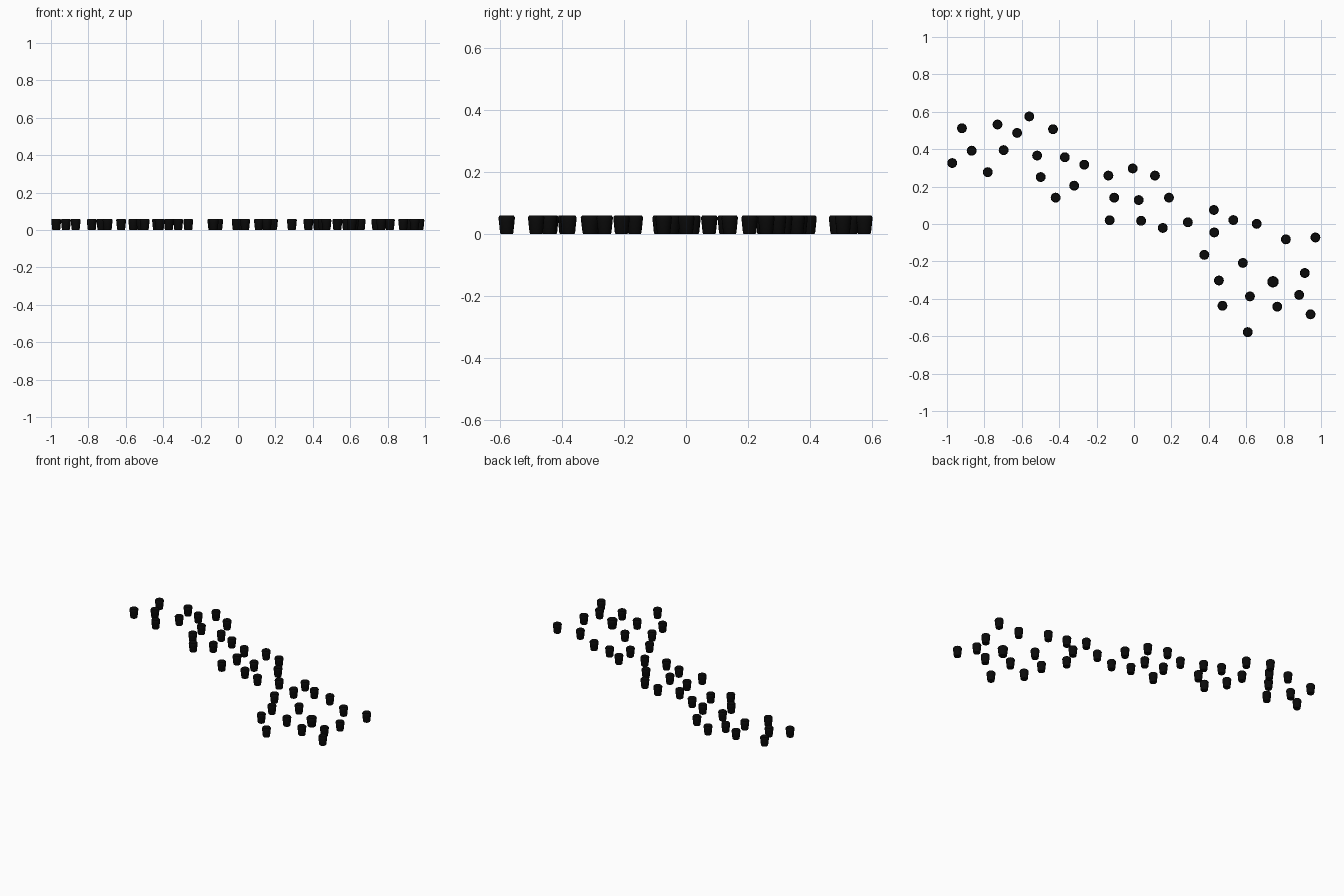
import bpy, math

if "Cube" in bpy.data.objects:
    bpy.data.objects.remove(bpy.data.objects["Cube"])

# Scattered small black tapered pegs: plan positions from left to right
SPOTS = [
    (-.972, .326), (-.92, .512), (-.868, .392), (-.782, .277), (-.73, .532),
    (-.697, .395), (-.625, .487), (-.56, .575), (-.518, .366), (-.499, .251),
    (-.433, .507), (-.419, .141), (-.37, .357), (-.32, .205), (-.266, .317),
    (-.137, .259), (-.13, .02), (-.106, .141), (-.007, .297), (.025, .128),
    (.038, .017), (.112, .259), (.154, -.021), (.187, .141), (.288, .009),
    (.376, -.165), (.427, .075), (.429, -.045), (.454, -.302), (.473, -.437),
    (.531, .021), (.582, -.208), (.608, -.578), (.62, -.387), (.656, .001),
    (.743, -.309), (.766, -.442), (.812, -.082), (.883, -.379), (.913, -.262),
    (.944, -.483), (.970, -.072),
]
# Peg profile (radius, height): narrow foot, flared body, rounded rim
PROFILE = [(.0195, 0), (.0215, .004), (.0255, .042), (.0265, .053), (.0225, .06)]
SIDES = 16

black = bpy.data.materials.new("black")
black.diffuse_color = (.003, .003, .003, 1)
black.use_nodes = True
black.node_tree.nodes["Principled BSDF"].inputs["Base Color"].default_value = black.diffuse_color


def peg_mesh():
    verts = [(r * math.cos(math.tau * i / SIDES), r * math.sin(math.tau * i / SIDES), z)
             for r, z in PROFILE for i in range(SIDES)]
    faces = [tuple(reversed(range(SIDES)))]
    for k in range(len(PROFILE) - 1):
        for i in range(SIDES):
            j = (i + 1) % SIDES
            a, b = k * SIDES, (k + 1) * SIDES
            faces.append((a + i, a + j, b + j, b + i))
    top = (len(PROFILE) - 1) * SIDES
    faces.append(tuple(range(top, top + SIDES)))
    mesh = bpy.data.meshes.new("peg")
    mesh.from_pydata(verts, [], faces)
    mesh.materials.append(black)
    mesh.shade_smooth()
    mesh.set_sharp_from_angle(angle=math.radians(35))
    return mesh


# One shared mesh placed at every spot; one peg is a little wider
mesh = peg_mesh()
for n, (x, y) in enumerate(SPOTS):
    peg = bpy.data.objects.new(f"peg_{n + 1:02d}", mesh)
    peg.location = (x, y, 0)
    if (x, y) == (.743, -.309):
        peg.scale = (1.15, 1.15, 1)
    bpy.context.collection.objects.link(peg)
